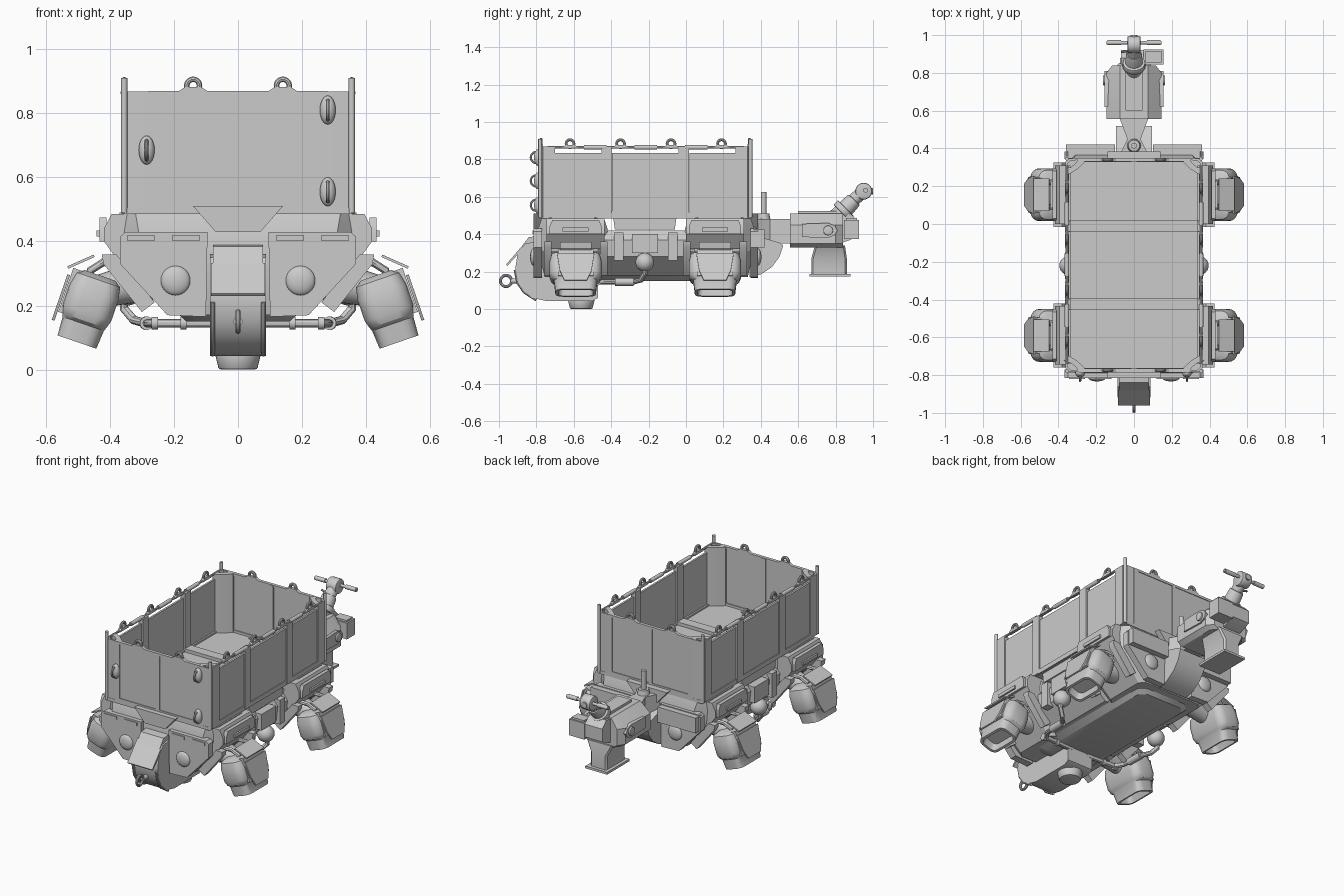
import bpy, bmesh, math
from mathutils import Matrix, Vector

if "Cube" in bpy.data.objects:
    bpy.data.objects.remove(bpy.data.objects["Cube"])

R = math.radians

def finish(name, bm, mirror=False, bevel=0, mat=None, seg=2):
    if bevel:
        edges = [e for e in bm.edges if len(e.link_faces) == 2 and e.calc_face_angle(0) > R(28)]
        bmesh.ops.bevel(bm, geom=edges, offset=bevel, segments=seg, affect='EDGES', profile=0.5)
    if mat is not None:
        bm.transform(mat)
    bmesh.ops.recalc_face_normals(bm, faces=bm.faces)
    me = bpy.data.meshes.new(name)
    bm.to_mesh(me)
    bm.free()
    ob = bpy.data.objects.new(name, me)
    bpy.context.collection.objects.link(ob)
    if mirror:
        ob.modifiers.new("mirror", 'MIRROR').use_axis = (True, False, False)
    return ob

def loft(name, rings, **kw):
    bm = bmesh.new()
    rows = [[bm.verts.new(p) for p in r] for r in rings]
    n = len(rows[0])
    for a, b in zip(rows, rows[1:]):
        for i in range(n):
            bm.faces.new((a[i], a[(i + 1) % n], b[(i + 1) % n], b[i]))
    bm.faces.new(rows[0])
    bm.faces.new(rows[-1])
    return finish(name, bm, **kw)

def prism(name, prof, axis, a, b, **kw):
    place = {'x': lambda p, t: (t, p[0], p[1]), 'y': lambda p, t: (p[0], t, p[1]),
             'z': lambda p, t: (p[0], p[1], t)}[axis]
    return loft(name, [[place(p, t) for p in prof] for t in (a, b)], **kw)

def box(name, x, y, z, **kw):
    return prism(name, [(x[0], y[0]), (x[1], y[0]), (x[1], y[1]), (x[0], y[1])], 'z', *z, **kw)

def cyl(name, p, q, r, r2=None, n=24, **kw):
    p, q = Vector(p), Vector(q)
    m = Matrix.Translation((p + q) / 2) @ (q - p).to_track_quat('Z', 'Y').to_matrix().to_4x4()
    bm = bmesh.new()
    bmesh.ops.create_cone(bm, cap_ends=True, segments=n, radius1=r, radius2=r if r2 is None else r2,
                          depth=(q - p).length, matrix=m)
    return finish(name, bm, **kw)

def ball(name, c, r, scale=(1, 1, 1), **kw):
    bm = bmesh.new()
    bmesh.ops.create_uvsphere(bm, u_segments=24, v_segments=12, radius=r,
                              matrix=Matrix.Translation(c) @ Matrix.Diagonal((*scale, 1)))
    return finish(name, bm, **kw)

def tube(name, pts, r, mirror=False, cyclic=False):
    cu = bpy.data.curves.new(name, 'CURVE')
    cu.dimensions = '3D'
    cu.bevel_depth, cu.bevel_resolution, cu.use_fill_caps = r, 3, True
    s = cu.splines.new('POLY')
    s.points.add(len(pts) - 1)
    for sp, p in zip(s.points, pts):
        sp.co = (*p, 1)
    s.use_cyclic_u = cyclic
    tmp = bpy.data.objects.new(name, cu)
    bm = bmesh.new()
    me = tmp.to_mesh()
    bm.from_mesh(me)
    tmp.to_mesh_clear()
    bpy.data.objects.remove(tmp)
    return finish(name, bm, mirror=mirror)

def ring_loop(name, c, rad, r, along, mirror=False):
    pts = []
    for i in range(20):
        t = math.tau * i / 20
        u, w = rad * math.cos(t), rad * math.sin(t)
        pts.append((c[0] + u, c[1], c[2] + w) if along == 'x' else (c[0], c[1] + u, c[2] + w))
    return tube(name, pts, r, mirror, True)

def rrect(hx, y0, y1, c, z, seg=1):
    cx = [(hx - c, y1 - c, 0), (-hx + c, y1 - c, 90), (-hx + c, y0 + c, 180), (hx - c, y0 + c, 270)]
    return [(x + c * math.cos(R(a + 90 * k / seg)), y + c * math.sin(R(a + 90 * k / seg)), z)
            for x, y, a in cx for k in range(seg + 1)]

# ---- cargo box
F, B = -0.785, 0.35
box("cargo_floor", (-.355, .355), (F, B), (.485, .505), bevel=.004)
for y in (-.425, -.012):
    box("floor_rib", (-.35, .35), (y - .03, y + .03), (.50, .525), bevel=.008)
    box("side_divider", (.335, .365), (y - .028, y + .028), (.49, .865), mirror=True, bevel=.008)
for a, b in ((-.71, -.45), (-.395, -.04), (.018, .29)):
    box("side_panel", (.345, .357), (a, b), (.50, .835), mirror=True, bevel=.003)
box("side_sill", (.335, .362), (-.74, .31), (.487, .515), mirror=True, bevel=.005)
tube("side_rail", [(.355, -.74, .864), (.355, .31, .864)], .007, True)
for y in (-.485, -.215, .055):
    cyl("rail_clasp", (.355, y - .06, .864), (.355, y + .06, .864), .012, n=12, mirror=True)
for y in (-.62, -.35, -.08, .19):
    ring_loop("side_tie_ring", (.355, y, .884), .021, .008, 'y', True)
    prism("side_tie_base", [(y - .045, .86), (y + .045, .86), (y + .025, .878), (y - .025, .878)],
          'x', .345, .365, mirror=True)
for e, s, end in ((F, 1, "front"), (B, -1, "rear")):
    ys = sorted
    box(end + "_panel", (.012, .262), ys((e + .004 * s, e + .016 * s)), (.52, .86), mirror=True, bevel=.003)
    box(end + "_divider", (-.012, .012), ys((e, e + .022 * s)), (.50, .865), bevel=.004)
    box(end + "_sill", (-.27, .27), ys((e, e + .022 * s)), (.49, .52), bevel=.004)
    box(end + "_rail", (-.28, .28), ys((e, e + .02 * s)), (.855, .869), bevel=.004)
    # concave corner post and its pole
    prism(end + "_corner_post", [(.262, e), (.295, e), (.305, e + .025 * s), (.335, e + .05 * s),
          (.362, e + .055 * s), (.362, e + .085 * s), (.340, e + .085 * s), (.30, e + .06 * s),
          (.262, e + .024 * s)], 'z', .49, .868, mirror=True, bevel=.003, seg=1)
    prism(end + "_corner_wrap", [(.285, e), (.345, e + .003 * s), (.362, e + .02 * s), (.362, e + .075 * s),
          (.352, e + .075 * s), (.352, e + .03 * s), (.335, e + .013 * s), (.285, e + .012 * s)],
          'z', .49, .868, mirror=True)
    cyl(end + "_corner_pole", (.355, e + .005 * s, .49), (.355, e + .005 * s, .91), .01, n=12, mirror=True)
    ring_loop(end + "_tie_ring", (.14, e + .01 * s, .886), .02, .009, 'x', True)
    prism(end + "_tie_base", [(.085, .862), (.195, .862), (.165, .882), (.115, .882)],
          'y', *ys((e, e + .02 * s)), mirror=True)
for x, z in ((.28, .81), (-.285, .685), (.28, .555)):
    ball("gate_latch", (x, -.79, z), .045, (.55, .5, 1))
    ring_loop("gate_latch_ring", (x, -.80, z), .03, .006, 'y')

# ---- chassis modules
for y0, y1, end in ((-.79, -.42, "front"), (-.005, .365, "rear")):
    i = .035
    loft(end + "_chassis", [rrect(.22, y0 + i, y1 - i, .03, .17), rrect(.35, y0, y1, .05, .31),
         rrect(.37, y0, y1, .06, .43), rrect(.37, y0 + .02, y1 - .02, .05, .49)], bevel=.008)
    yc = (-.59 if y0 < -.5 else .155)
    # shoulder fairing above each pod
    prism(end + "_shoulder", [(.25, .485), (.395, .485), (.418, .44), (.418, .40), (.36, .32), (.25, .32)],
          'y', yc - .155, yc + .155, mirror=True, bevel=.014)
    prism(end + "_shoulder_plate", [(yc - .14, .44), (yc - .125, .475), (yc + .125, .475), (yc + .14, .44),
          (yc + .14, .40), (yc - .14, .40)], 'x', .41, .432, mirror=True, bevel=.008)
    box(end + "_shoulder_slot", (.425, .442), (yc - .07, yc + .07), (.415, .435), mirror=True, bevel=.004)
    for k in (-1, 1):
        prism(end + "_wheel_arch", [(.26, .21), (.38, .36), (.425, .36), (.42, .33), (.30, .18)], 'y',
              yc + k * .15 - .02, yc + k * .15 + .02, mirror=True, bevel=.006)
        tube("pod_hose", [(.33, yc + k * .07, .30), (.37, yc + k * .07, .335), (.42, yc + k * .07, .335),
             (.46, yc + k * .06, .31), (.47, yc + k * .06, .26)], .013, True)
    cyl("pod_axle", (.28, yc, .28), (.45, yc, .24), .065, .05, mirror=True)
    # tilted thruster pod
    m = Matrix.Translation((.465, yc, .195)) @ Matrix.Rotation(R(-19), 4, 'Y')
    pod = [(.05, .10, .105), (.072, .13, .09), (.08, .14, .05), (.08, .14, -.02), (.072, .13, -.045),
           (.068, .115, -.055), (.064, .108, -.115), (.05, .093, -.115), (.045, .088, -.07)]
    loft("thruster_pod", [rrect(a, -b, b, a * .6, z, 4) for a, b, z in pod], mat=m, mirror=True)
    box("pod_band", (-.03, .086), (-.095, .095), (-.045, .1), mat=m, mirror=True, bevel=.015)
    prism("pod_fin", [(-.10, .075), (.10, .075), (.085, -.02), (.06, -.075), (-.06, -.075), (-.085, -.02)],
          'x', .088, .097, mat=m, mirror=True, bevel=.003)
    box("pod_flap", (-.045, .045), (-.085, .085), (-.004, .004), mirror=True,
        mat=Matrix.Translation((.49, yc, .337)) @ Matrix.Rotation(R(24), 4, 'Y'))

# end armour plates with lamps
for a, b, o, end in ((-.815, -.77, -1, "front"), (.345, .385, 1, "rear")):
    prism(end + "_armour", [(.095, .43), (.35, .43), (.368, .415), (.368, .33), (.22, .17), (.10, .165)],
          'y', a, b, mirror=True, bevel=.01)
    f = a if o < 0 else b
    ball(end + "_lamp", (.195, f, .278), .046, (1, .4, 1), mirror=True)
    for s in (.12, .26):
        box(end + "_slot", (s, s + .085), (f - .006, f + .006), (.402, .42), mirror=True, bevel=.003)
    prism(end + "_collar", [(-.14, .51), (.14, .51), (.07, .43), (-.07, .43)], 'y',
          min(f, f - .08 * o), max(f, f - .08 * o), bevel=.01)
box("rear_pod_cover", (.10, .36), (.36, .42), (.33, .425), mirror=True, bevel=.02)

# middle section, belly and pipes
prism("mid_body", [(-.30, .42), (.30, .42), (.34, .37), (.33, .28), (.22, .18), (-.22, .18), (-.33, .28),
      (-.34, .37)], 'y', -.44, .01, bevel=.012)
prism("mid_saddle", [(-.39, .495), (-.05, .495), (-.06, .425), (-.38, .425)], 'x', -.345, .345, bevel=.006)
loft("belly_plate", [rrect(.16, -.62, .26, .04, .15), rrect(.2, -.68, .30, .05, .185)], bevel=.006)
for y in (-.36, -.07):
    box("mid_side_rib", (.31, .355), (y - .025, y + .025), (.26, .41), mirror=True, bevel=.01)
box("mid_side_box", (.31, .365), (-.29, -.15), (.30, .40), mirror=True, bevel=.012)
ball("pipe_joint", (.345, -.22, .25), .05, mirror=True)
tube("belly_pipe", [(.36, -.22, .25), (.355, -.22, .19), (.325, -.24, .155), (.29, -.28, .145),
     (.28, -.42, .145), (.25, -.47, .145), (.05, -.48, .145)], .014, True)
cyl("pipe_collar", (.285, -.38, .145), (.287, -.28, .145), .021, mirror=True)
for x in (.16, .25):
    cyl("pipe_clamp", (x, -.475, .145), (x + .02, -.475, .145), .02, mirror=True)

# ---- front snout
prism("snout", [(-.80, .36), (-.86, .35), (-.90, .30), (-.912, .22), (-.90, .15), (-.87, .10), (-.82, .06),
      (-.75, .043), (-.50, .043), (-.47, .06), (-.47, .18), (-.76, .19)], 'x', -.088, .088, bevel=.009)
for x in (-.08, .08):
    tube("snout_trim", [(x, -.914, .21), (x, -.90, .14), (x, -.865, .09), (x, -.80, .048)], .008)
prism("visor_box", [(-.78, .39), (-.84, .385), (-.89, .32), (-.89, .26), (-.78, .26)], 'x', -.078, .078, bevel=.012)
prism("visor_flap", [(-.962, .238), (-.955, .23), (-.872, .322), (-.88, .333)], 'x', -.085, .085, bevel=.003)
cyl("snout_foot", (0, -.56, .001), (0, -.56, .05), .06, .072, n=32, bevel=.006)
ring_loop("tow_ring", (0, -.962, .15), .03, .0085, 'y')
cyl("tow_stem", (0, -.935, .15), (0, -.87, .15), .014, n=12)

# ---- rear arm
prism("tail_fairing", [(.34, .17), (.40, .185), (.46, .225), (.50, .28), (.52, .34), (.50, .355), (.34, .40)],
      'x', -.095, .095, bevel=.012)
prism("arm_neck", [(-.09, .34), (.09, .34), (.035, .45), (.08, .57), (-.08, .57), (-.035, .45)], 'z', .35, .48,
      bevel=.008)
cyl("pivot_base", (0, .415, .46), (0, .415, .51), .04, .03)
cyl("pivot_pin", (0, .415, .48), (0, .415, .625), .015)
loft("head_block", [[(x, y, z) for x, z in ((-w, .35), (-w + .03, .33), (w - .03, .33), (w, .35), (w, .45),
     (.075, .51), (-.075, .51), (-w, .45))] for y, w in ((.555, .145), (.80, .145), (.84, .115))], bevel=.008)
box("head_ridge", (-.045, .045), (.60, .83), (.49, .525), bevel=.012)
prism("head_side_plate", [(.62, .385), (.76, .38), (.795, .395), (.81, .42), (.795, .445), (.76, .46), (.62, .455)],
      'x', .13, .155, mirror=True, bevel=.006)
cyl("head_bolt", (.15, .76, .42), (.165, .76, .42), .026, mirror=True, bevel=.004)
prism("head_back", [(.82, .35), (.88, .37), (.92, .39), (.92, .47), (.88, .51), (.82, .50)], 'x', -.07, .05, bevel=.01)
loft("stand_leg", [rrect(.09, .69, .85, .01, .34), rrect(.055, .67, .86, .01, .27), rrect(.055, .67, .86, .01, .185)],
     bevel=.005)
box("stand_foot", (-.075, .075), (.66, .88), (.174, .188), bevel=.004)
cyl("mast", (0, .79, .47), (0, .90, .585), .052, .042, bevel=.008)
cyl("mast_collar", (0, .83, .515), (0, .855, .54), .06, bevel=.006)
cyl("mast_top", (0, .87, .56), (0, .95, .63), .034)
cyl("handle_hub", (-.035, .95, .63), (.035, .95, .63), .045, bevel=.008)
cyl("handlebar", (-.145, .96, .635), (.145, .96, .635), .009, n=16)
for s in (.07, .105):
    cyl("handle_grip", (s, .96, .635), (s + .035, .96, .635), .013, n=16, mirror=True)
cyl("handle_tip", (0, .96, .63), (0, 1.0, .63), .018)
tube("lever", [(0, .92, .58), (-.04, .915, .59), (-.065, .91, .60)], .006)
box("control_box", (.05, .155), (.845, .925), (.375, .475), bevel=.01)
box("control_lid", (.06, .145), (.855, .915), (.47, .486), bevel=.005)
tube("box_bracket", [(.03, .86, .44), (.06, .87, .44)], .018)

# ---- smooth shading with sharp edges kept
bpy.ops.object.select_all(action='SELECT')
bpy.context.view_layer.objects.active = bpy.context.selected_objects[0]
bpy.ops.object.shade_smooth_by_angle(angle=R(32))
